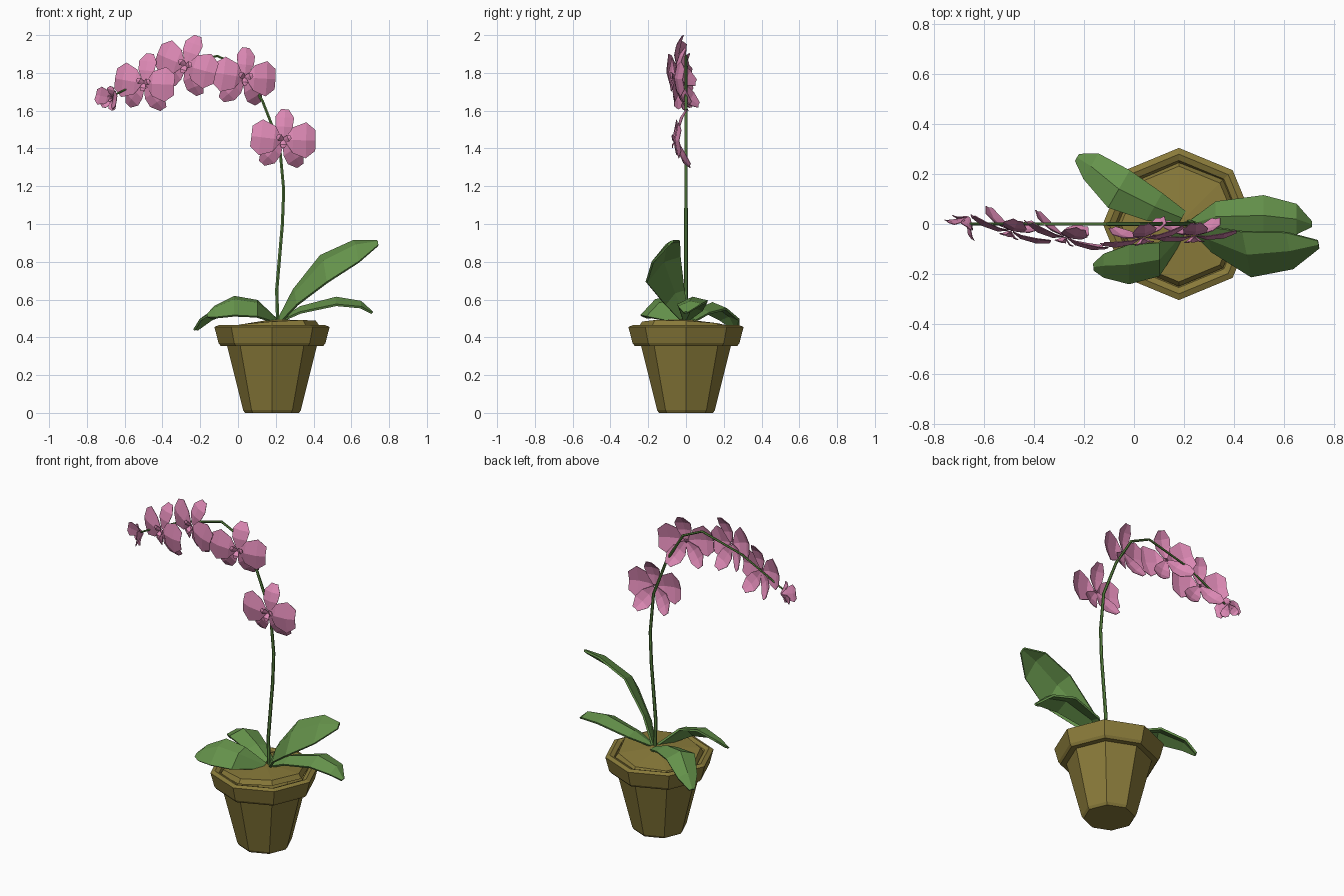
import bpy, bmesh, math
from mathutils import Vector, Matrix

if "Cube" in bpy.data.objects:
    bpy.data.objects.remove(bpy.data.objects["Cube"])


def material(name, rgb):
    m = bpy.data.materials.new(name)
    m.diffuse_color = (*rgb, 1)
    m.use_nodes = True
    m.node_tree.nodes["Principled BSDF"].inputs["Base Color"].default_value = m.diffuse_color
    return m


PINK = material("petal pink", (0.72, 0.25, 0.46))
GREEN = material("leaf green", (0.13, 0.29, 0.07))
STEM = material("stem green", (0.11, 0.25, 0.055))
CLAY = material("pot olive", (0.25, 0.195, 0.042))


def add_object(name, mesh, mat):
    mesh.materials.clear()
    mesh.materials.append(mat)
    ob = bpy.data.objects.new(name, mesh)
    bpy.context.collection.objects.link(ob)
    return ob


def from_bmesh(name, bm, mat):
    mesh = bpy.data.meshes.new(name)
    bm.to_mesh(mesh)
    bm.free()
    return add_object(name, mesh, mat)


def thicken(ob, amount):
    mod = ob.modifiers.new("thickness", 'SOLIDIFY')
    mod.thickness = amount
    mod.offset = 0


def sheet(bm, rows):
    """Join rows of points into a strip of quads."""
    vs = [[bm.verts.new(p) for p in row] for row in rows]
    for a, b in zip(vs, vs[1:]):
        for i in range(len(a) - 1):
            bm.faces.new((a[i], a[i + 1], b[i + 1], b[i]))


def lathe(name, profile, mat, centre, sides=8, tilt=(0, 0)):
    """Revolve (radius, height) pairs; radius 0 closes the shape."""
    bm = bmesh.new()
    rings = []
    for r, z in profile:
        if r == 0:
            rings.append([bm.verts.new((0, 0, z))] * sides)
            continue
        ring = []
        for i in range(sides):
            x = r * math.cos(math.tau * i / sides)
            y = r * math.sin(math.tau * i / sides)
            ring.append(bm.verts.new((x, y, z + tilt[0] * x + tilt[1] * y)))
        rings.append(ring)
    for a, b in zip(rings, rings[1:]):
        for i in range(sides):
            j = (i + 1) % sides
            corners = list(dict.fromkeys((a[i], a[j], b[j], b[i])))
            bm.faces.new(corners)
    bmesh.ops.translate(bm, verts=bm.verts, vec=centre)
    return from_bmesh(name, bm, mat)


def tube(name, points, radius, mat):
    cu = bpy.data.curves.new(name, 'CURVE')
    cu.dimensions = '3D'
    cu.bevel_depth = radius
    cu.bevel_resolution = 1
    cu.use_fill_caps = True
    sp = cu.splines.new('POLY')
    sp.points.add(len(points) - 1)
    for p, (x, z, r) in zip(sp.points, points):
        p.co = (x, 0, z, 1)
        p.radius = r
    tmp = bpy.data.objects.new(name + "_path", cu)
    bpy.context.collection.objects.link(tmp)
    bpy.context.view_layer.update()
    mesh = bpy.data.meshes.new_from_object(
        tmp.evaluated_get(bpy.context.evaluated_depsgraph_get()))
    bpy.data.objects.remove(tmp)
    for f in mesh.polygons:
        f.use_smooth = False
    return add_object(name, mesh, mat)


# Pot with thick rim, and the slightly tilted mound of soil
POT = (0.18, 0, 0)
lathe("pot", [(0, 0), (0.143, 0), (0.153, 0.015), (0.238, 0.355), (0.272, 0.355),
              (0.283, 0.37), (0.305, 0.455), (0.28, 0.465), (0.255, 0.455),
              (0.24, 0.43)], CLAY, POT)
lathe("soil", [(0.25, 0.445), (0.232, 0.472), (0, 0.495)], CLAY, POT, tilt=(0.07, -0.05))

# Arching flower stem, thinning towards the end: (x, z, radius factor)
tube("flower_stem", [(0.21, 0.48, 1), (0.205, 0.65, 1), (0.235, 1.0, 0.95),
                     (0.242, 1.18, 0.9), (0.22, 1.42, 0.85), (0.13, 1.65, 0.8),
                     (0.02, 1.83, 0.75), (-0.11, 1.89, 0.7), (-0.38, 1.82, 0.6),
                     (-0.66, 1.68, 0.5)], 0.01, STEM)


# Ridged leaves: centre line (x, y, z, half width) and sideways direction
def leaf(name, line, side):
    side = Vector(side).normalized()
    rows = []
    for x, y, z, w in line:
        c = Vector((x, y, z))
        drop = Vector((0, 0, 0.12 * w))
        rows.append((c - side * w - drop, c + drop * 2, c + side * w - drop))
    bm = bmesh.new()
    sheet(bm, rows)
    thicken(from_bmesh(name, bm, GREEN), 0.012)


leaf("leaf_right_high", [(0.22, 0, 0.49, 0.02), (0.305, -0.06, 0.62, 0.065),
                         (0.455, -0.12, 0.775, 0.115), (0.625, -0.105, 0.865, 0.092),
                         (0.74, -0.08, 0.90, 0.018)], (-0.15, 0.77, 0.6))
leaf("leaf_right_low", [(0.23, 0, 0.49, 0.015), (0.33, 0.03, 0.545, 0.06),
                        (0.52, 0.035, 0.59, 0.08), (0.65, 0.02, 0.573, 0.06),
                        (0.71, 0, 0.53, 0.01)], (0, 1, 0.12))
leaf("leaf_left_back", [(0.19, 0.025, 0.49, 0.03), (0.08, 0.07, 0.535, 0.062),
                        (-0.06, 0.14, 0.56, 0.085), (-0.17, 0.23, 0.50, 0.058),
                        (-0.225, 0.265, 0.44, 0.015)], (0.5, 0.86, 0))
leaf("leaf_left_front", [(0.20, -0.03, 0.49, 0.02), (0.10, -0.14, 0.56, 0.078),
                         (-0.02, -0.16, 0.575, 0.092), (-0.12, -0.165, 0.54, 0.055),
                         (-0.16, -0.17, 0.515, 0.015)], (0, 0.85, 0.55))

# Flowers: petal rows are (distance, half width, forward offset)
SEPAL = [(0.01, 0.012, 0), (0.07, 0.045, 0.0), (0.12, 0.05, -0.015), (0.162, 0.02, -0.045)]
LOWER = [(0.01, 0.012, 0), (0.07, 0.045, -0.005), (0.12, 0.05, -0.025), (0.165, 0.02, -0.06)]
PETAL = [(0.012, 0.012, 0.005), (0.05, 0.068, 0.02), (0.12, 0.095, 0.018), (0.17, 0.055, 0.0)]
LIP = [(0.0, 0.008, 0.005), (0.025, 0.018, 0.028), (0.042, 0.008, 0.028)]
PARTS = [(SEPAL, 0), (LOWER, 142), (LOWER, -142), (PETAL, 87), (PETAL, -87),
         (LIP, 180), (LIP, 65), (LIP, -65)]


def flower(name, centre, yaw, roll, size=1.0, cup=0.0):
    bm = bmesh.new()
    for shape, angle in PARTS:
        a = math.radians(angle)
        along = Vector((math.sin(a), 0, math.cos(a)))
        across = Vector((math.cos(a), 0, -math.sin(a)))
        rows = []
        for t, w, f in shape:
            mid = along * t * (1 - 0.3 * cup) + Vector((0, -f - cup * t, 0))
            back = Vector((0, 0.2 * w * (1 - 2 * cup), 0))
            rows.append((mid - across * w + back, mid, mid + across * w + back))
        sheet(bm, rows)
    bm.transform(Matrix.Translation(centre)
                 @ Matrix.Rotation(math.radians(yaw), 4, 'Z')
                 @ Matrix.Rotation(math.radians(roll), 4, 'Y')
                 @ Matrix.Scale(size, 4))
    thicken(from_bmesh(name, bm, PINK), 0.003)


FLOWERS = [((0.24, -0.045, 1.445), 3, 4, 1.0), ((0.035, -0.052, 1.775), 12, 6, 0.98),
           ((-0.275, -0.05, 1.84), -18, 18, 1.0), ((-0.495, -0.025, 1.745), -18, 6, 0.97)]
for i, spec in enumerate(FLOWERS, 1):
    flower(f"flower_{i}", *spec)

# Half-open flower at the end of the stem
flower("flower_bud", (-0.66, 0.03, 1.665), -35, 15, 0.52, 0.75)
